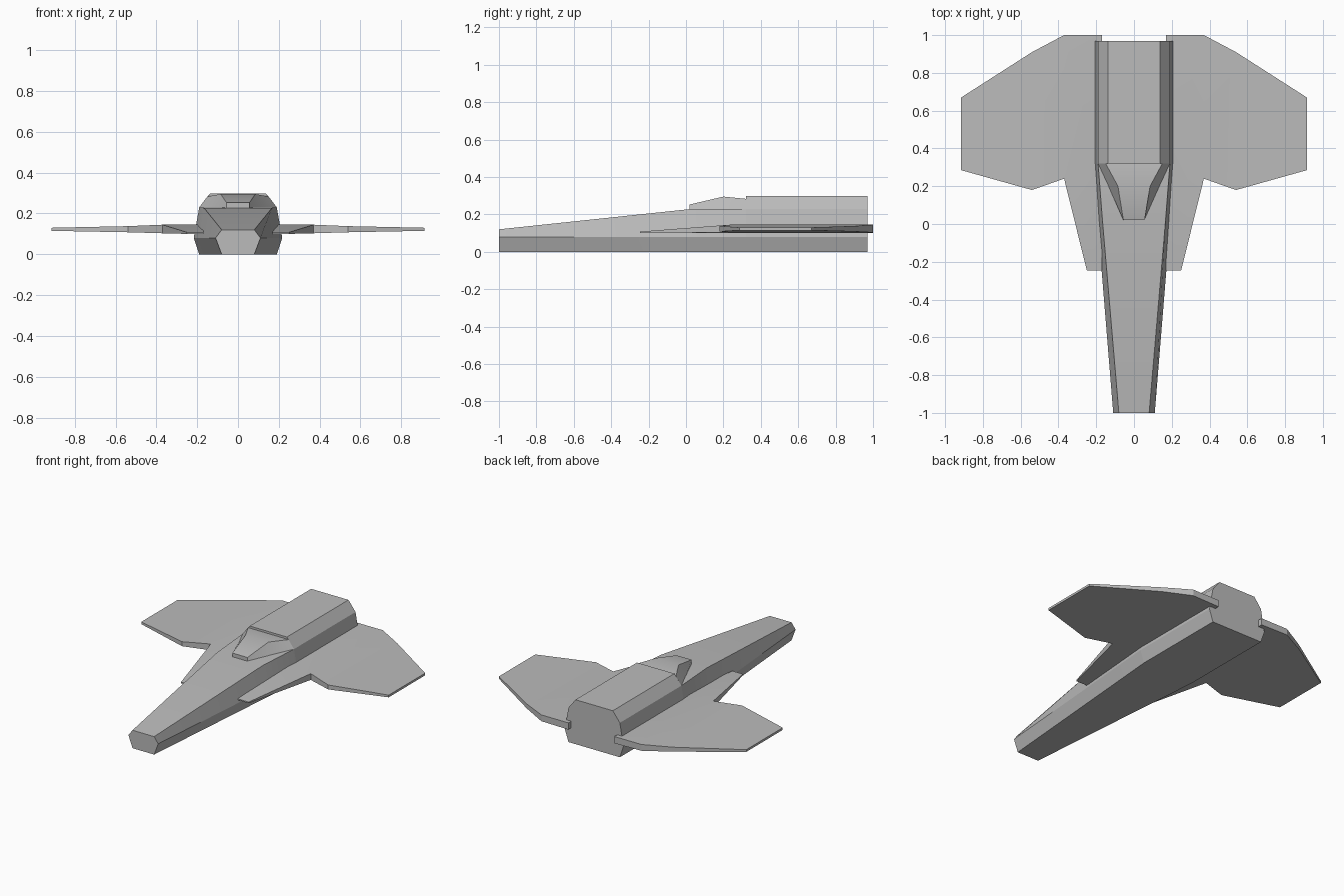
import bpy
import bmesh
import math

if "Cube" in bpy.data.objects:
    bpy.data.objects.remove(bpy.data.objects["Cube"], do_unlink=True)

grey = bpy.data.materials.new("hull grey")
grey.use_nodes = True
grey.diffuse_color = (0.5, 0.5, 0.5, 1)
grey.node_tree.nodes["Principled BSDF"].inputs["Base Color"].default_value = grey.diffuse_color


def finish(name, bm):
    bmesh.ops.recalc_face_normals(bm, faces=bm.faces)
    mesh = bpy.data.meshes.new(name)
    bm.to_mesh(mesh)
    bm.free()
    mesh.materials.append(grey)
    obj = bpy.data.objects.new(name, mesh)
    bpy.context.collection.objects.link(obj)
    bpy.ops.object.select_all(action='DESELECT')
    obj.select_set(True)
    bpy.context.view_layer.objects.active = obj
    bpy.ops.object.shade_smooth_by_angle(angle=math.radians(20))
    return obj


def loft(name, sections):
    """Skin symmetric cross-sections; each is (y, right-hand outline from bottom to top)."""
    bm = bmesh.new()
    rings = []
    for y, half in sections:
        outline = half + [(-x, z) for x, z in reversed(half)]
        rings.append([bm.verts.new((x, y, z)) for x, z in outline])
    for a, b in zip(rings, rings[1:]):
        for i in range(len(a)):
            j = (i + 1) % len(a)
            bm.faces.new((a[i], a[j], b[j], b[i]))
    bm.faces.new(rings[0])
    bm.faces.new(rings[-1])
    return finish(name, bm)


# Tapering nose, level under the canopy
loft("nose_fuselage", [
    (-1.0, [(0.08, 0), (0.11, 0.08), (0.08, 0.12)]),
    (0.02, [(0.165, 0), (0.193, 0.08), (0.167, 0.228)]),
    (0.32, [(0.19, 0), (0.217, 0.08), (0.19, 0.23)]),
])

# Straight rear body with a raised, chamfered back
rear = [(0.19, 0), (0.217, 0.08), (0.19, 0.23), (0.138, 0.297)]
loft("rear_fuselage", [(0.32, rear), (0.97, rear)])

# Faceted cockpit cover
loft("canopy", [
    (0.02, [(0.056, 0.225), (0.056, 0.253)]),
    (0.2, [(0.135, 0.228), (0.085, 0.295)]),
    (0.32, [(0.19, 0.23), (0.15, 0.283)]),
])

# Wing plan points: x, y, underside z, upper z
plan = {
    "strake_in": (0.17, -0.245, 0.10, 0.108),
    "strake_out": (0.25, -0.245, 0.10, 0.108),
    "root_front": (0.17, 0.24, 0.10, 0.145),
    "notch": (0.37, 0.24, 0.103, 0.145),
    "root_back": (0.17, 1.0, 0.10, 0.145),
    "shoulder": (0.37, 1.0, 0.103, 0.145),
    "mid_front": (0.54, 0.18, 0.108, 0.138),
    "mid_back": (0.54, 0.91, 0.108, 0.138),
    "tip_front": (0.915, 0.285, 0.115, 0.13),
    "tip_back": (0.915, 0.67, 0.115, 0.13),
}
panels = [
    ("strake_in", "strake_out", "notch", "root_front"),
    ("root_front", "notch", "shoulder", "root_back"),
    ("notch", "mid_front", "mid_back", "shoulder"),
    ("mid_front", "tip_front", "tip_back", "mid_back"),
]


def wing(name, side):
    bm = bmesh.new()
    low = {k: bm.verts.new((side * x, y, z)) for k, (x, y, z, _) in plan.items()}
    top = {k: bm.verts.new((side * x, y, z)) for k, (x, y, _, z) in plan.items()}
    edges = [(p[i], p[(i + 1) % 4]) for p in panels for i in range(4)]
    for p in panels:
        bm.faces.new([top[k] for k in p])
        bm.faces.new([low[k] for k in reversed(p)])
    # Close the rim along edges used by only one panel
    for a, b in edges:
        if (b, a) not in edges:
            bm.faces.new((low[a], low[b], top[b], top[a]))
    return finish(name, bm)


wing("left_wing", 1)
wing("right_wing", -1)
